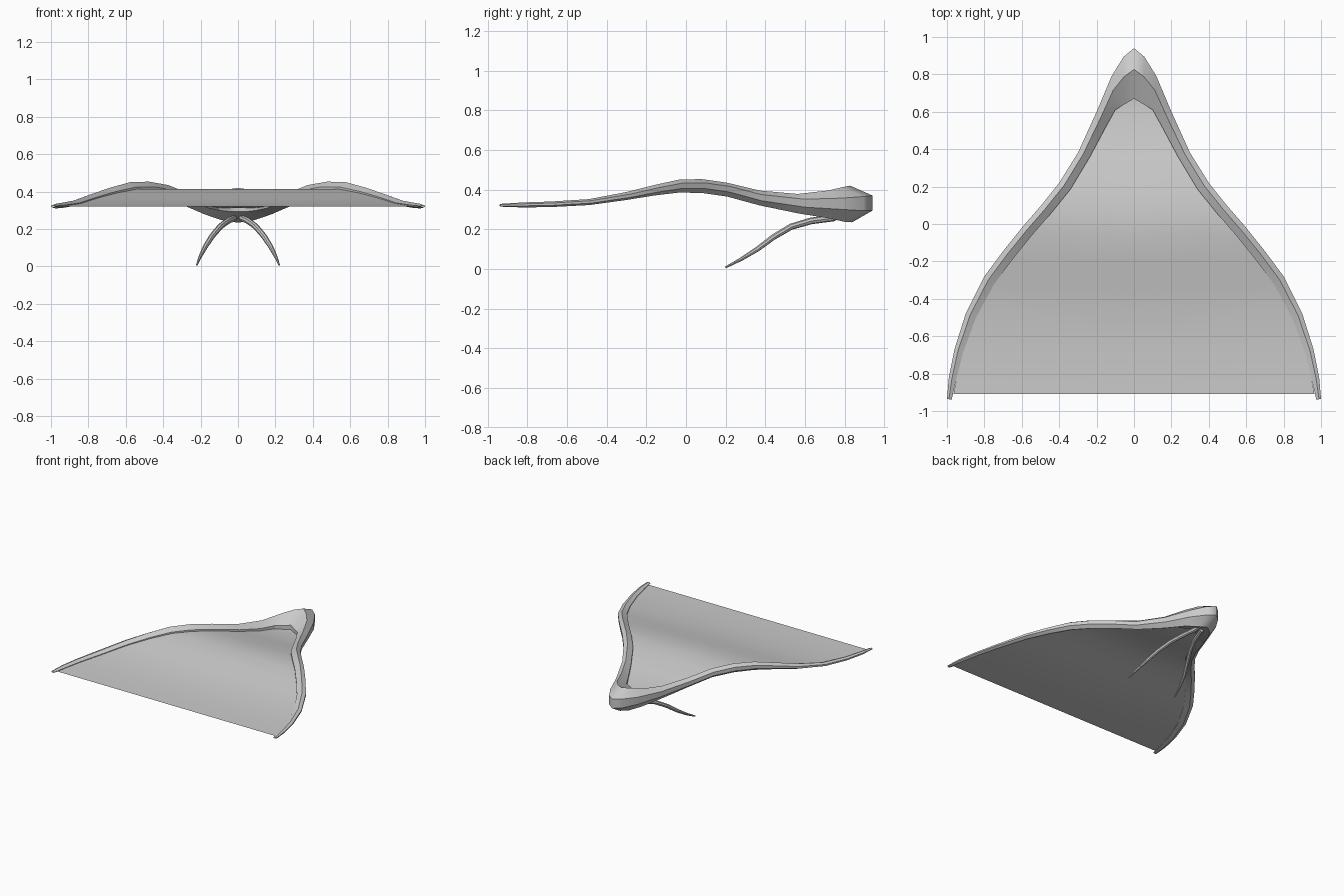
import bpy, bmesh, math
from mathutils import Vector

if "Cube" in bpy.data.objects:
    bpy.data.objects.remove(bpy.data.objects["Cube"])


def make_object(name, rings, closed=True):
    """Loft through rings of points, mirrored across x = 0."""
    bm = bmesh.new()
    rows = [[bm.verts.new(p) for p in ring] for ring in rings]
    n = len(rows[0])
    for a, b in zip(rows, rows[1:]):
        for i in range(n if closed else n - 1):
            j = (i + 1) % n
            bm.faces.new((a[i], a[j], b[j], b[i]))
    if closed:
        bm.faces.new(rows[-1])
        if abs(rings[0][0][0]) > 0.001:
            bm.faces.new(rows[0])
    else:
        bmesh.ops.remove_doubles(bm, verts=bm.verts, dist=1e-5)
    bmesh.ops.recalc_face_normals(bm, faces=bm.faces)
    if not closed:
        bm.normal_update()
        down = [f for f in bm.faces if f.normal.z < 0]
        bmesh.ops.reverse_faces(bm, faces=down)
    else:
        # outward direction check: the outermost cap must face away
        bm.normal_update()
        cap = max(bm.faces, key=lambda f: -f.calc_center_median().y)
        if cap.normal.y > 0:
            bmesh.ops.reverse_faces(bm, faces=bm.faces)
    mesh = bpy.data.meshes.new(name)
    bm.to_mesh(mesh)
    bm.free()
    ob = bpy.data.objects.new(name, mesh)
    bpy.context.collection.objects.link(ob)
    mod = ob.modifiers.new("mirror", 'MIRROR')
    mod.merge_threshold = 0.0005
    bpy.ops.object.select_all(action='DESELECT')
    ob.select_set(True)
    bpy.context.view_layer.objects.active = ob
    bpy.ops.object.shade_smooth_by_angle(angle=math.radians(30))
    return ob


# Frame stations: outer x, y, inner x, y, top z, bottom z
stations = [
    (0, .94, 0, .67, .42, .235),
    (.055, .895, .05, .64, .412, .238),
    (.12, .79, .1, .61, .395, .255),
    (.2, .6, .155, .51, .378, .28),
    (.3, .38, .235, .36, .395, .32),
    (.4, .22, .34, .185, .435, .365),
    (.5, .095, .445, .055, .453, .383),
    (.6, -.02, .545, -.06, .45, .385),
    (.7, -.145, .65, -.19, .422, .37),
    (.8, -.28, .75, -.325, .388, .348),
    (.9, -.48, .845, -.50, .352, .322),
    (.96, -.67, .915, -.69, .34, .312),
    (.99, -.82, .95, -.83, .335, .31),
    (1.0, -.935, .975, -.94, .328, .314),
]

# Six-sided section: fraction from outer to inner, fraction of height
section = [(0, .73), (0, .32), (.38, 0), (1, .32), (1, .6), (.42, 1)]


def frame_ring(s):
    ox, oy, ix, iy, top, bot = s
    return [(ox + (ix - ox) * u, oy + (iy - oy) * u, bot + (top - bot) * v)
            for u, v in section]


make_object("wing_frame", [frame_ring(s) for s in stations])

# Sail: single sheet, straight across, following the inner edge of the frame
sail = []
for _, _, x, y, top, bot in stations[:-1]:
    z = bot + (top - bot) * .42
    sail.append([(0, y, z), (x, y, z)])
sail.append([(0, -.91, .32), (.965, -.91, .32)])
make_object("sail", sail, closed=False)

# Handle: tapered bent rod on each side
path = [Vector(p) for p in (
    (.02, .75, .258), (.055, .63, .242), (.095, .53, .213), (.14, .44, .16),
    (.178, .36, .1), (.203, .28, .05), (.22, .2, .008))]
radii = [.017, .017, .016, .015, .013, .009, .005]
rings = []
for i, (p, r) in enumerate(zip(path, radii)):
    t = (path[min(i + 1, 6)] - path[max(i - 1, 0)]).normalized()
    side = t.cross(Vector((0, 0, 1))).normalized()
    up = side.cross(t)
    rings.append([p + r * (side * math.cos(a) + up * math.sin(a))
                  for a in (math.tau * k / 8 for k in range(8))])
make_object("handle", rings)
